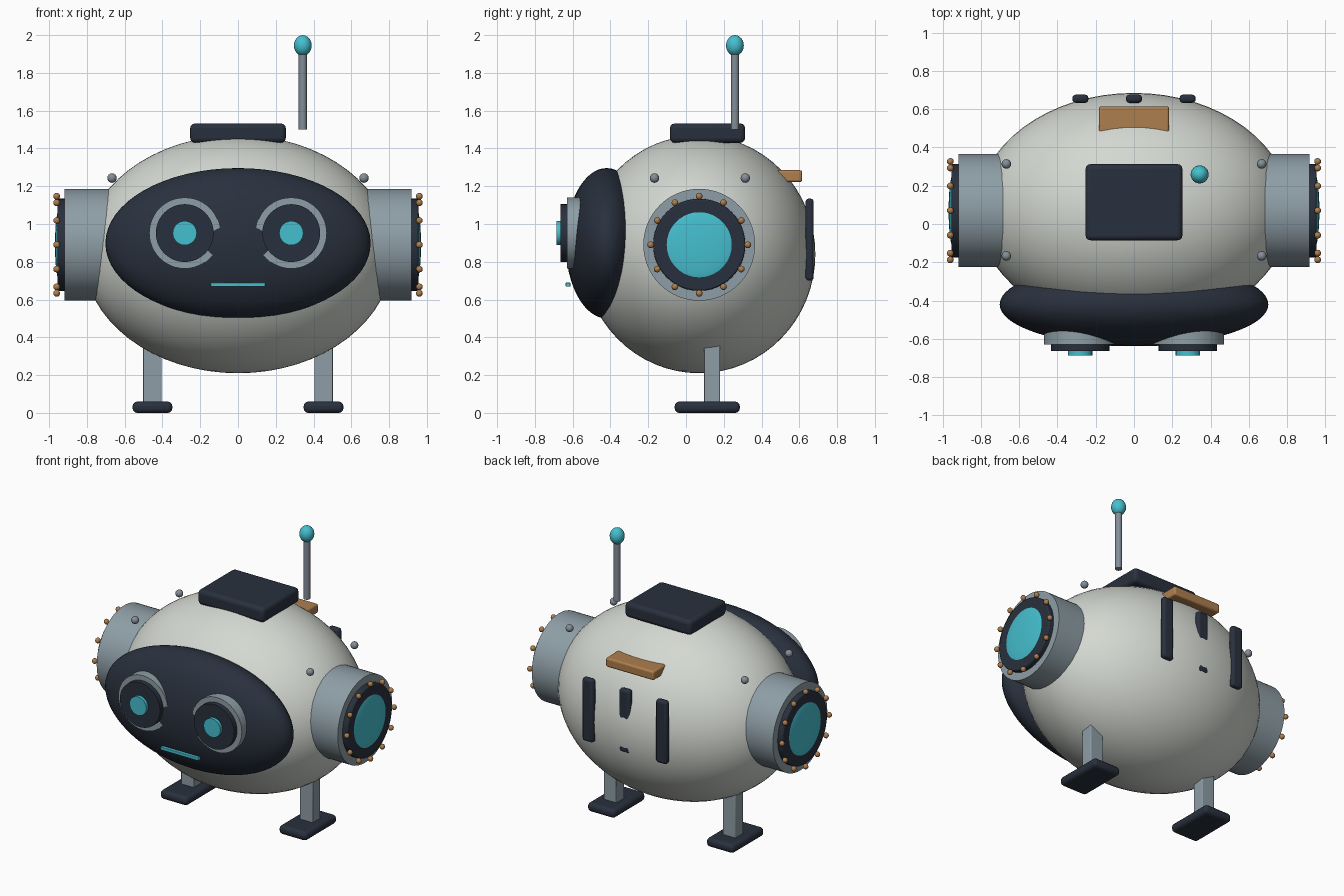
import bpy
from math import cos, sin, pi, radians

if "Cube" in bpy.data.objects:
    bpy.data.objects.remove(bpy.data.objects["Cube"], do_unlink=True)


def material(name, rgb):
    m = bpy.data.materials.new(name)
    m.use_nodes = True
    m.diffuse_color = (*rgb, 1)
    m.node_tree.nodes["Principled BSDF"].inputs["Base Color"].default_value = (*rgb, 1)
    return m


SHELL = material("warm_white", (0.66, 0.69, 0.64))
DARK = material("dark_navy", (0.022, 0.03, 0.047))
GREY = material("blue_grey", (0.27, 0.34, 0.38))
STEEL = material("steel", (0.23, 0.27, 0.31))
CYAN = material("cyan", (0.06, 0.52, 0.62))
COPPER = material("copper", (0.42, 0.21, 0.075))


def finish(name, mat, bevel=0, segments=3):
    ob = bpy.context.object
    ob.name = name
    ob.data.materials.append(mat)
    bpy.ops.object.transform_apply(location=False, rotation=True, scale=True)
    if bevel:
        mod = ob.modifiers.new("Bevel", "BEVEL")
        mod.width = bevel
        mod.segments = segments
        mod.limit_method = "ANGLE"
    bpy.ops.object.shade_smooth_by_angle(angle=radians(35))
    return ob


def ball(name, mat, loc, radii, segments=24):
    bpy.ops.mesh.primitive_uv_sphere_add(segments=segments, ring_count=segments // 2, location=loc)
    bpy.context.object.scale = radii
    return finish(name, mat)


def box(name, mat, low, high, bevel=0.01):
    bpy.ops.mesh.primitive_cube_add(size=1, location=[(a + b) / 2 for a, b in zip(low, high)])
    bpy.context.object.scale = [b - a for a, b in zip(low, high)]
    return finish(name, mat, bevel)


def cylinder(name, mat, axis, centre, radius, start, end, bevel=0, sides=48):
    """Cylinder along one axis, running from start to end on it."""
    loc = list(centre)
    loc["xyz".index(axis)] = (start + end) / 2
    turn = {"x": (0, pi / 2, 0), "y": (pi / 2, 0, 0), "z": (0, 0, 0)}[axis]
    bpy.ops.mesh.primitive_cylinder_add(vertices=sides, radius=radius, depth=abs(end - start),
                                        location=loc, rotation=turn)
    return finish(name, mat, bevel, 2)


# Shell, face and mouth
MID_Y = 0.07
ball("body", SHELL, (0, MID_Y, 0.84), (0.82, 0.615, 0.63), 64)
ball("face_plate", DARK, (0, -0.42, 0.898), (0.702, 0.217, 0.398), 64)
box("mouth", CYAN, (-0.145, -0.637, 0.668), (0.145, -0.612, 0.69), 0.004)

# Parts that come in left and right pairs
for side, s in (("left", 1), ("right", -1)):
    # Eyes
    eye = (s * 0.282, 0, 0.952)
    cylinder(side + "_eye_ring", GREY, "y", eye, 0.188, -0.63, -0.45)
    cylinder(side + "_eye_lens", DARK, "y", eye, 0.153, -0.664, -0.60)
    cylinder(side + "_eye_pupil", CYAN, "y", eye, 0.064, -0.686, -0.65, sides=24)

    # Ear pods with a bolted window
    hub = (0, MID_Y, 0.89)
    cylinder(side + "_pod", GREY, "x", hub, 0.296, s * 0.55, s * 0.918, sides=64)
    cylinder(side + "_pod_rim", DARK, "x", hub, 0.244, s * 0.88, s * 0.955, 0.008)
    ball(side + "_pod_window", CYAN, (s * 0.945, hub[1], hub[2]), (0.024, 0.19, 0.19), 40)
    for i in range(12):
        a = i * pi / 6
        ball(f"{side}_pod_bolt_{i + 1}", COPPER,
             (s * 0.96, hub[1] + 0.257 * cos(a), hub[2] + 0.257 * sin(a)), (0.018,) * 3, 12)

    # Shoulder rivets
    for end, y in (("front", -0.167), ("back", 0.314)):
        ball(f"{side}_{end}_rivet", STEEL, (s * 0.667, y, 1.243), (0.025,) * 3, 16)

    # Legs and feet
    x = s * 0.453
    box(side + "_leg", GREY, (x - 0.049, 0.096, 0.04), (x + 0.049, 0.18, 0.5), 0.005)
    box(side + "_foot", DARK, (x - 0.105, -0.06, 0), (x + 0.105, 0.285, 0.06), 0.024)

# Roof hatch and rear handle
box("roof_hatch", DARK, (-0.253, -0.085, 1.43), (0.253, 0.313, 1.532), 0.025)
box("rear_handle", COPPER, (-0.183, 0.40, 1.222), (0.183, 0.615, 1.285), 0.012)

# Rear vents
for label, x in (("left", 0.28), ("middle", 0), ("right", -0.28)):
    box(label + "_rear_vent", DARK, (x - 0.042, 0.633, 0.70), (x + 0.042, 0.676, 1.135), 0.018)

# Antenna
cylinder("antenna_rod", STEEL, "z", (0.343, 0.259, 0), 0.022, 1.50, 1.93, sides=24)
ball("antenna_tip", CYAN, (0.343, 0.259, 1.945), (0.047, 0.047, 0.055))
